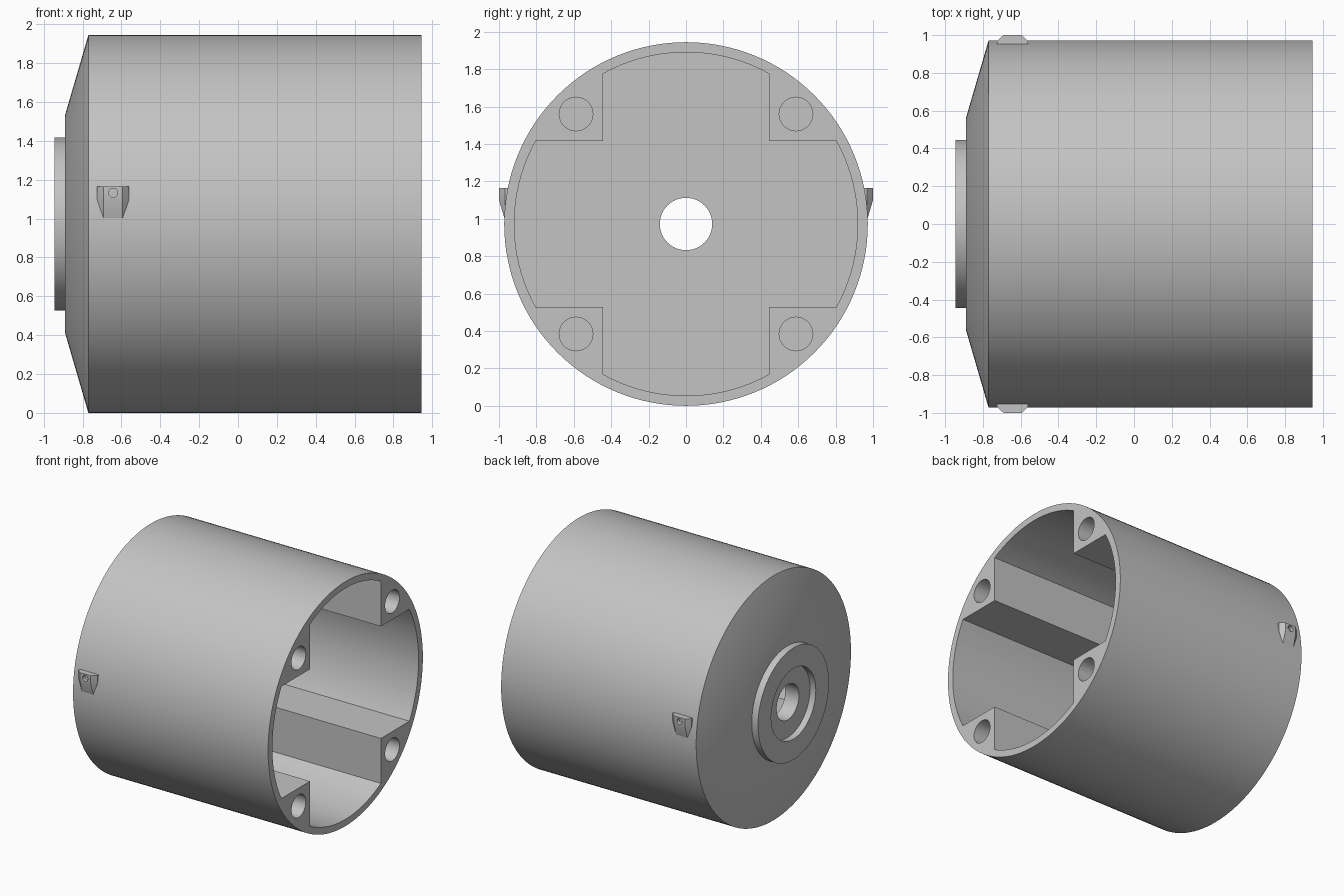
import bpy, bmesh
from math import pi, sin, cos, asin, radians
from mathutils import Matrix, Vector

cube = bpy.data.objects.get("Cube")
if cube:
    bpy.data.objects.remove(cube, do_unlink=True)

R = 0.972            # outer radius, also the height of the axis
BORE = 0.918         # cavity radius
STEP = 0.445         # inner edge of the corner posts
MOUTH = 0.945        # open end
FLOOR = -0.775       # inside floor
SCREW = 0.588        # screw hole offset

grey = bpy.data.materials.new("light grey")
grey.use_nodes = True
grey.diffuse_color = (0.55, 0.55, 0.55, 1)
grey.node_tree.nodes["Principled BSDF"].inputs["Base Color"].default_value = grey.diffuse_color


def make_object(name, bm):
    bmesh.ops.recalc_face_normals(bm, faces=bm.faces[:])
    mesh = bpy.data.meshes.new(name)
    bm.to_mesh(mesh)
    bm.free()
    mesh.materials.append(grey)
    obj = bpy.data.objects.new(name, mesh)
    bpy.context.collection.objects.link(obj)
    return obj


def lathe(name, profile, steps=128):
    """Spin a closed (x, radius) profile about the housing axis."""
    bm = bmesh.new()
    verts = [bm.verts.new((x, 0, R + r)) for x, r in profile]
    edges = [bm.edges.new((a, b)) for a, b in zip(verts, verts[1:] + verts[:1])]
    bmesh.ops.spin(bm, geom=verts + edges, cent=(0, 0, R), axis=(1, 0, 0),
                   angle=2 * pi, steps=steps, use_merge=True)
    bmesh.ops.remove_doubles(bm, verts=bm.verts[:], dist=1e-5)
    return make_object(name, bm)


def prism(name, outline, x0, x1):
    """Extrude a (y, z) outline along the axis."""
    bm = bmesh.new()
    face = bm.faces.new([bm.verts.new((x0, y, R + z)) for y, z in outline])
    new = bmesh.ops.extrude_face_region(bm, geom=[face])["geom"]
    bmesh.ops.translate(bm, vec=(x1 - x0, 0, 0),
                        verts=[v for v in new if isinstance(v, bmesh.types.BMVert)])
    return make_object(name, bm)


def circle(cy, cz, r, n=32):
    return [(cy + r * cos(2 * pi * i / n), cz + r * sin(2 * pi * i / n)) for i in range(n)]


def activate(obj):
    bpy.ops.object.select_all(action='DESELECT')
    obj.select_set(True)
    bpy.context.view_layer.objects.active = obj


def cut(obj, cutter):
    mod = obj.modifiers.new("cut", 'BOOLEAN')
    mod.operation, mod.solver, mod.object = 'DIFFERENCE', 'EXACT', cutter
    activate(obj)
    bpy.ops.object.modifier_apply(modifier=mod.name)
    bpy.data.objects.remove(cutter, do_unlink=True)


def smooth(obj):
    activate(obj)
    bpy.ops.object.shade_smooth_by_angle(angle=radians(30))


# Housing: drum, sloped back, raised ring with a recess and a shaft hole
housing = lathe("housing", [
    (MOUTH, 0.14), (MOUTH, R), (-0.77, R), (-0.89, 0.56), (-0.89, STEP),
    (-0.945, STEP), (-0.945, 0.28), (-0.895, 0.28), (-0.895, 0.14)])

# Cross-shaped cavity that leaves four corner posts
half = asin(STEP / BORE)
outline = []
for q in range(4):
    mid = q * pi / 2
    outline += [(BORE * cos(mid + half * (i / 12 - 1)), BORE * sin(mid + half * (i / 12 - 1)))
                for i in range(25)]
    c = STEP * 2 ** 0.5
    outline.append((c * cos(mid + pi / 4), c * sin(mid + pi / 4)))
cut(housing, prism("cavity_cutter", outline, FLOOR, 1.1))

# Blind screw holes in the posts
for sy in (-1, 1):
    for sz in (-1, 1):
        cut(housing, prism("screw_cutter", circle(sy * SCREW, sz * SCREW, 0.09), 0.3, 1.1))
smooth(housing)

# Tapered lugs with a small hole, one on each side
LUG_X = -0.643
for side, name in ((-1, "front_lug"), (1, "back_lug")):
    bm = bmesh.new()
    for sx in (-1, 1):
        for z in (1.10, 1.165):
            for w, y in ((0.048, 1.0), (0.083, 0.967), (0.083, 0.94)):
                bm.verts.new((LUG_X + sx * w, side * y, z))
        for y in (0.97, 0.94):
            bm.verts.new((LUG_X + sx * 0.05, side * y, 1.0))
    bmesh.ops.convex_hull(bm, input=bm.verts[:])
    bmesh.ops.dissolve_limit(bm, angle_limit=0.01, verts=bm.verts[:], edges=bm.edges[:])
    lug = make_object(name, bm)

    bm = bmesh.new()
    bmesh.ops.create_cone(bm, cap_ends=True, segments=24, radius1=0.024, radius2=0.024, depth=0.08,
                          matrix=Matrix.Translation(Vector((LUG_X, side * 1.01, 1.132)))
                          @ Matrix.Rotation(pi / 2, 4, 'X'))
    cut(lug, make_object("lug_cutter", bm))
    smooth(lug)
